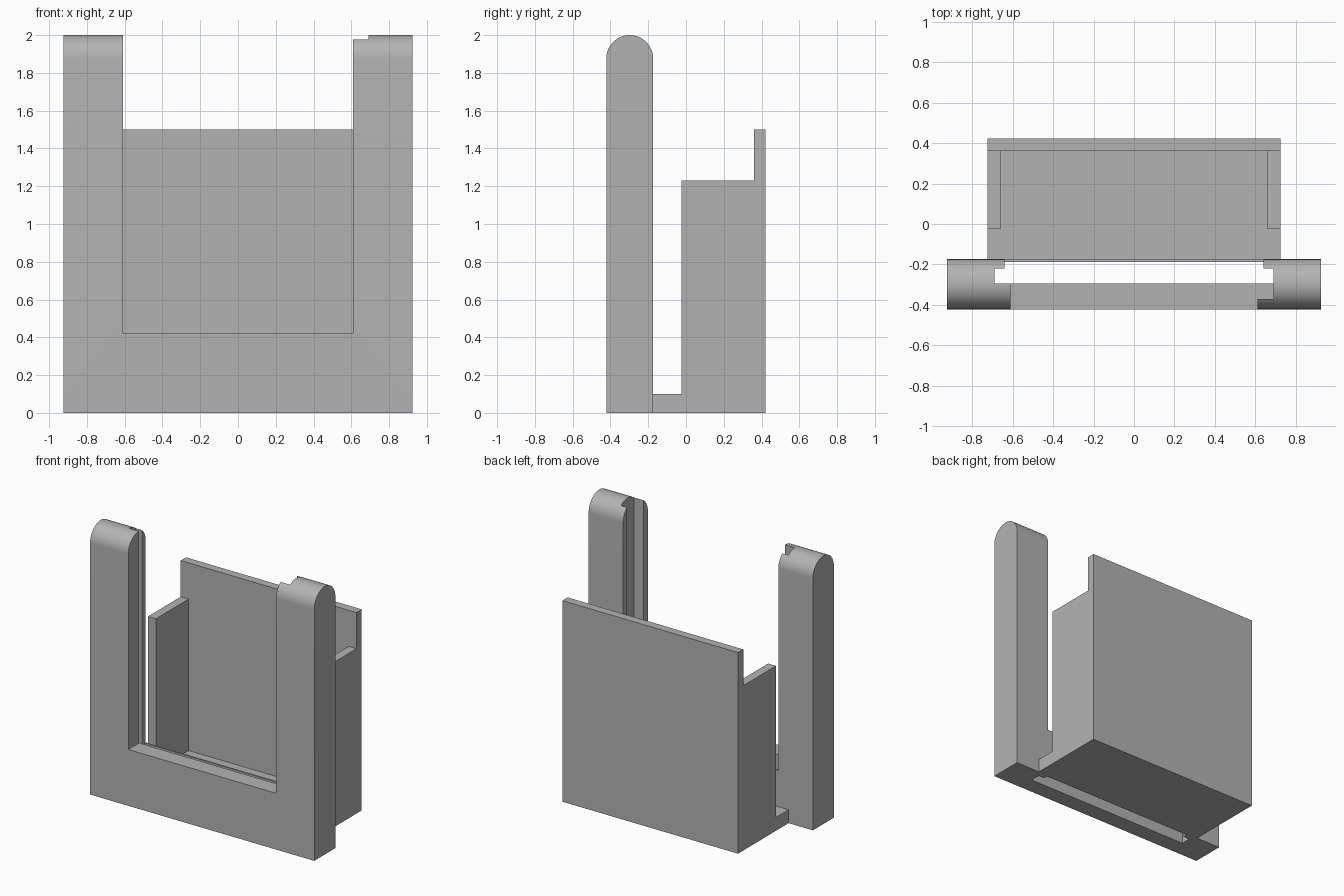
import bpy
import bmesh
import math

cube = bpy.data.objects.get("Cube")
if cube:
    bpy.data.objects.remove(cube, do_unlink=True)

grey = bpy.data.materials.new("plain_grey")
grey.use_nodes = True
colour = (0.45, 0.45, 0.45, 1)
grey.diffuse_color = colour
grey.node_tree.nodes["Principled BSDF"].inputs["Base Color"].default_value = colour


def extrude_profile(name, profile, half_width):
    """Sweep a (y, z) outline along x, centred on x = 0."""
    bm = bmesh.new()
    face = bm.faces.new([bm.verts.new((-half_width, y, z)) for y, z in profile])
    swept = bmesh.ops.extrude_face_region(bm, geom=[face])["geom"]
    moved = [v for v in swept if isinstance(v, bmesh.types.BMVert)]
    bmesh.ops.translate(bm, verts=moved, vec=(2 * half_width, 0, 0))
    bmesh.ops.recalc_face_normals(bm, faces=bm.faces)
    mesh = bpy.data.meshes.new(name)
    bm.to_mesh(mesh)
    bm.free()
    mesh.materials.append(grey)
    obj = bpy.data.objects.new(name, mesh)
    bpy.context.collection.objects.link(obj)
    return obj


def cut(obj, x, y, z):
    """Remove a box given by its x, y and z ranges."""
    cutter = extrude_profile("cutter", [(y[0], z[0]), (y[1], z[0]), (y[1], z[1]), (y[0], z[1])],
                             (x[1] - x[0]) / 2)
    cutter.location.x = (x[0] + x[1]) / 2
    cutter.hide_render = True
    mod = obj.modifiers.new("cut", "BOOLEAN")
    mod.operation = "DIFFERENCE"
    mod.solver = "EXACT"
    mod.object = cutter
    bpy.context.view_layer.objects.active = obj
    bpy.ops.object.modifier_apply(modifier=mod.name)
    bpy.data.objects.remove(cutter, do_unlink=True)


# Shared levels
FRONT, FRAME_BACK, BACK = -0.422, -0.174, 0.422
TOP, LOW, SILL = 2.2, -0.2, 0.42

# Upright frame: slab with a half-round top edge
radius = (FRAME_BACK - FRONT) / 2
middle = (FRAME_BACK + FRONT) / 2
arc = [(middle + radius * math.cos(math.pi * i / 32),
        2 - radius + radius * math.sin(math.pi * i / 32)) for i in range(33)]
frame = extrude_profile("slotted_frame", [(FRONT, 0), (FRAME_BACK, 0)] + arc, 0.925)

cut(frame, (-0.61, 0.61), (-0.6, -0.26), (SILL, TOP))      # front window
cut(frame, (-0.69, 0.69), (-0.295, -0.22), (LOW, TOP))     # card slot
cut(frame, (-0.64, 0.64), (-0.25, -0.187), (LOW, TOP))     # slot relief
cut(frame, (-0.64, 0.64), (-0.2, 0), (0.37, TOP))          # rear opening
cut(frame, (0.5, 0.69), (-0.37, -0.25), (SILL, TOP))       # wider channel on the left arm

# Rear tray: floor, low side walls and tall back wall
tray = extrude_profile("rear_tray", [
    (FRAME_BACK, 0), (BACK, 0), (BACK, 1.5), (0.36, 1.5), (0.36, 1.23),
    (-0.025, 1.23), (-0.025, 0.1), (FRAME_BACK, 0.1)], 0.725)
cut(tray, (-0.66, 0.66), (-0.1, 0.36), (0.1, 1.4))

# Smooth only the rounded tops
for obj in (frame, tray):
    bpy.ops.object.select_all(action="DESELECT")
    obj.select_set(True)
    bpy.context.view_layer.objects.active = obj
    bpy.ops.object.shade_smooth_by_angle(angle=math.radians(30))
